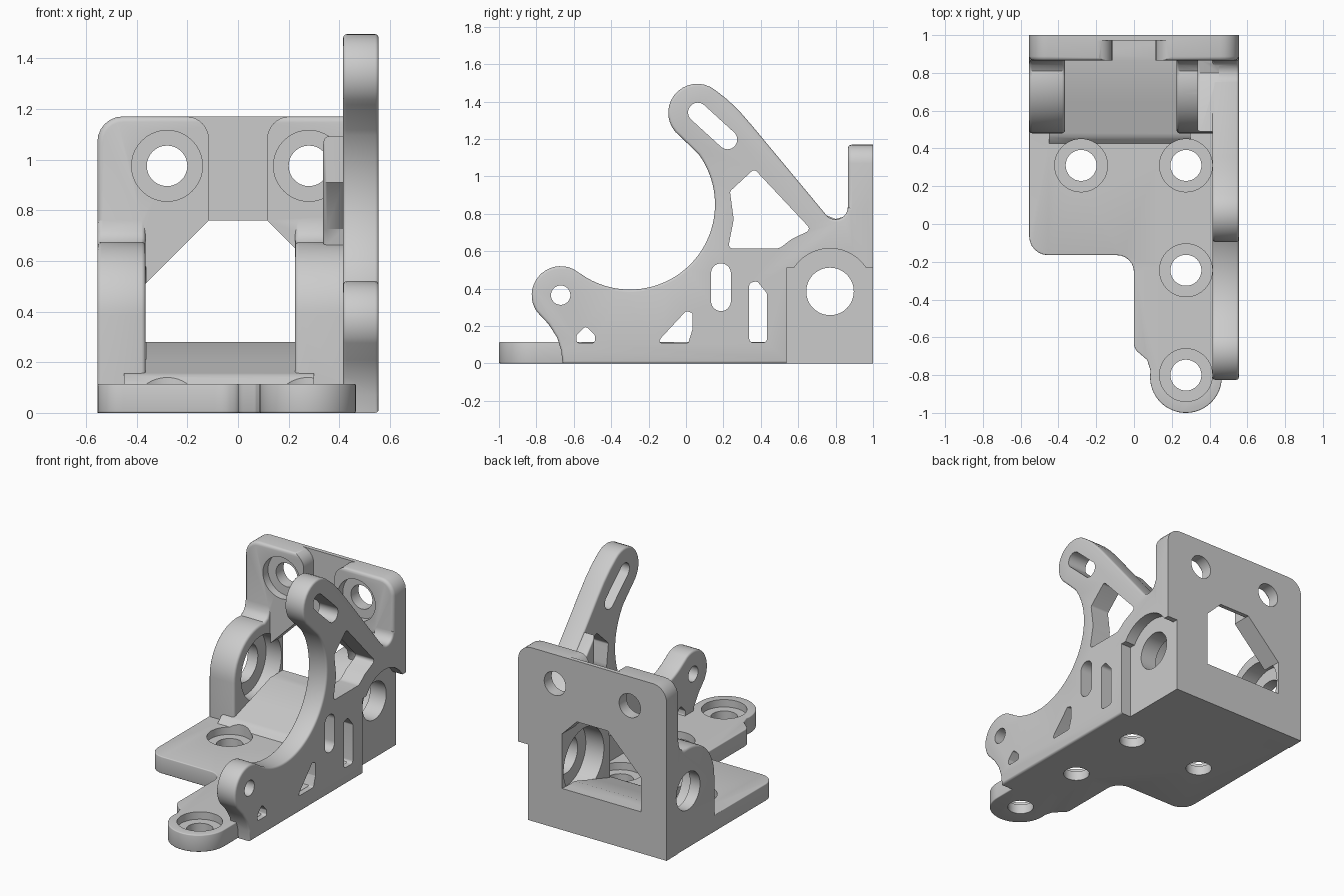
import bpy, bmesh
from math import sin, cos, radians, tan
from mathutils import Vector

old = bpy.data.objects.get("Cube")
if old:
    bpy.data.objects.remove(old, do_unlink=True)

grey = bpy.data.materials.new("plain grey")
grey.use_nodes = True
colour = (0.6, 0.6, 0.6, 1)
grey.diffuse_color = colour
grey.node_tree.nodes["Principled BSDF"].inputs["Base Color"].default_value = colour


def arc(u, v, r, a, b, n=16):
    """Points on a circle from angle a to angle b, in degrees."""
    angles = [radians(a + (b - a) * i / n) for i in range(n + 1)]
    return [(u + r * cos(t), v + r * sin(t)) for t in angles]


def circle(u, v, r, n=48):
    return arc(u, v, r, 0, 360, n)[:-1]


def rounded(pts, radius=0.0, n=6):
    """Polygon with filleted corners; a third value overrides the radius."""
    out = []
    for i, p in enumerate(pts):
        r = p[2] if len(p) > 2 else radius
        c = Vector(p[:2])
        d1 = (Vector(pts[i - 1][:2]) - c).normalized()
        d2 = (Vector(pts[(i + 1) % len(pts)][:2]) - c).normalized()
        if r == 0:
            out.append(tuple(c))
            continue
        half = d1.angle(d2) / 2
        centre = c + (d1 + d2).normalized() * (r / sin(half))
        a = c + d1 * (r / tan(half)) - centre
        b = c + d2 * (r / tan(half)) - centre
        sweep = a.angle(b)
        for k in range(n + 1):
            t = k / n
            q = (a * sin((1 - t) * sweep) + b * sin(t * sweep)) / sin(sweep)
            out.append(tuple(centre + q))
    return out


def prism(name, axis, pts, lo, hi, bevel=0.0, caps=(0, 1)):
    """Extrude a profile along an axis, rounding the rims of chosen caps."""
    place = {"x": lambda u, v, d: (d, u, v),
             "y": lambda u, v, d: (u, d, v),
             "z": lambda u, v, d: (u, v, d)}[axis]
    bm = bmesh.new()
    rings = [[bm.verts.new(place(u, v, d)) for u, v in pts] for d in (lo, hi)]
    faces = [bm.faces.new(ring) for ring in rings]
    n = len(pts)
    for i in range(n):
        j = (i + 1) % n
        bm.faces.new((rings[0][i], rings[0][j], rings[1][j], rings[1][i]))
    bmesh.ops.recalc_face_normals(bm, faces=bm.faces)
    if bevel:
        rim = [e for c in caps for e in faces[c].edges]
        bmesh.ops.bevel(bm, geom=rim, offset=bevel, segments=3, profile=0.5,
                        affect='EDGES', clamp_overlap=True)
    mesh = bpy.data.meshes.new(name)
    bm.to_mesh(mesh)
    bm.free()
    mesh.materials.append(grey)
    obj = bpy.data.objects.new(name, mesh)
    bpy.context.collection.objects.link(obj)
    return obj


def combine(target, parts, operation):
    """Boolean each part into the target, then discard the part."""
    for part in parts:
        mod = target.modifiers.new("combine", 'BOOLEAN')
        mod.operation, mod.solver, mod.object = operation, 'EXACT', part
        bpy.context.view_layer.update()
        graph = bpy.context.evaluated_depsgraph_get()
        mesh = bpy.data.meshes.new_from_object(target.evaluated_get(graph))
        target.modifiers.clear()
        target.data = mesh
        bpy.data.objects.remove(part, do_unlink=True)


# Base plate with its front lobe
base = prism("bracket", "z", rounded([(-0.555, 0.95), (-0.555, -0.165, 0.1),
             (0, -0.165, 0.09), (0, -0.66, 0.06), (0.07, -0.72, 0.03), (0.087, -0.775)])
             + arc(0.275, -0.81, 0.19, 170, 360, 32)
             + [(0.465, -0.62), (0.52, -0.62), (0.52, 0.95)], 0, 0.115, 0.022)

# Back plate: thin centre strip between two pads, and the window
back = prism("back_plate", "y", rounded([(-0.555, 0), (0.555, 0),
             (0.555, 1.17, 0.1), (-0.555, 1.17, 0.1)]), 0.865, 1, 0.022, (0,))
flare = arc(0.205, 1.08, 0.09, 180, 90, 8)
half = [(0.115, 0.5)] + flare + [(0.205, 1.3)]
strip = prism("strip_cut", "y", half + [(-u, v) for u, v in reversed(half)], 0.8, 0.972)
window = prism("window_cut", "y", [(-0.365, 0.28), (0.225, 0.28), (0.225, 0.65),
               (0.115, 0.76), (-0.115, 0.76), (-0.365, 0.51)], 0.8, 1.1)
combine(back, [strip, window], 'DIFFERENCE')

# Side plate: small front boss, large round cradle, upper arm, rear brace
profile = ([(-0.66, 0), (-0.667, 0.07), (-0.69, 0.14), (-0.735, 0.21)]
           + arc(-0.67, 0.365, 0.155, 215, 65)
           + arc(-0.3, 0.85, 0.455, 240, 396, 48)
           + arc(0.06, 1.34, 0.155, 233, 52)
           + [(0.22, 1.412), (0.285, 1.35), (0.35, 1.275)]
           + arc(0.8, 0.835, 0.065, 220, 360, 12)
           + [(0.985, 0.84), (0.985, 0)])
side = prism("side_plate", "x", profile, 0.415, 0.555, 0.022)
holes = {
    "boss_hole": circle(-0.67, 0.365, 0.052, 24),
    "arm_slot": arc(0.063, 1.342, 0.052, 48, 228) + arc(0.222, 1.197, 0.052, 228, 408),
    "small_gap": rounded([(-0.585, 0.11), (-0.487, 0.11), (-0.487, 0.15),
                          (-0.536, 0.2), (-0.585, 0.15)], 0.015),
    "wedge_gap": rounded([(-0.15, 0.11), (0.012, 0.11), (0.034, 0.18),
                          (0.034, 0.27), (0, 0.28), (-0.13, 0.14)], 0.01),
    "tall_slot": arc(0.187, 0.482, 0.053, 0, 180) + arc(0.187, 0.333, 0.053, 180, 360),
    "rear_slot": rounded([(0.338, 0.112), (0.433, 0.112), (0.433, 0.375),
                          (0.38, 0.44), (0.338, 0.43)], 0.02),
    "brace_window": rounded([(0.225, 0.615), (0.5, 0.615, 0.05), (0.565, 0.665, 0.05),
                             (0.67, 0.715), (0.365, 1.04), (0.235, 0.92), (0.255, 0.77, 0.1)], 0.02),
}
combine(side, [prism(k, "x", p, 0.3, 0.7) for k, p in holes.items()], 'DIFFERENCE')

# Bearing ears, floor ramp and the rib behind the brace
ear = ([(0.48, 0.05)] + arc(0.77, 0.385, 0.29, 180, 82)
       + [(0.84, 0.69), (0.857, 0.717), (0.865, 0.76), (0.95, 0.76), (0.95, 0.05)])
right_ear = prism("right_ear", "x", ear, -0.555, -0.365, 0.016)
left_ear = prism("left_ear", "x", ear, 0.225, 0.5, 0.016)
ramp = prism("floor_ramp", "x", [(0.425, 0.05), (0.425, 0.115), (0.46, 0.15),
             (0.865, 0.28), (0.995, 0.28), (0.995, 0.05)], -0.45, 0.3)
rib = prism("brace_rib", "x", [(0.49, 1.09), (0.752, 0.791), (0.8, 0.772), (0.9, 0.8),
            (0.9, 0.66), (0.69, 0.66), (0.675, 0.725), (0.49, 0.91)], 0.335, 0.45, 0.016, (0,))
combine(base, [back, side, right_ear, left_ear, ramp, rib], 'UNION')

# Outer relief beside the bearing, then the bearing bores
cuts = [prism("relief_box", "x", [(0.537, -0.1), (1.1, -0.1), (1.1, 0.51), (0.537, 0.51)], 0.48, 0.7),
        prism("relief_round", "x", circle(0.77, 0.385, 0.23), 0.48, 0.7),
        prism("axle_bore", "x", circle(0.77, 0.385, 0.127), -0.7, 0.7),
        prism("right_bearing", "x", circle(0.77, 0.385, 0.215), -0.48, -0.364),
        prism("left_bearing", "x", circle(0.77, 0.385, 0.215), 0.224, 0.36)]

# Screw holes with counterbores in the base and the back plate
for x, y in [(-0.28, 0.31), (0.275, 0.31), (0.275, -0.245), (0.275, -0.8)]:
    cuts.append(prism("base_hole", "z", circle(x, y, 0.082, 32), -0.1, 0.2))
    cuts.append(prism("base_counterbore", "z", circle(x, y, 0.14, 40), 0.065, 0.24))
for x in (-0.28, 0.28):
    cuts.append(prism("back_hole", "y", circle(x, 0.975, 0.08, 32), 0.7, 1.1))
    cuts.append(prism("back_counterbore", "y", circle(x, 0.975, 0.14, 40), 0.84, 0.92))
combine(base, cuts, 'DIFFERENCE')

# Smooth curves, crisp edges
bpy.ops.object.select_all(action='DESELECT')
base.select_set(True)
bpy.context.view_layer.objects.active = base
bpy.ops.object.shade_smooth_by_angle(angle=radians(32))
